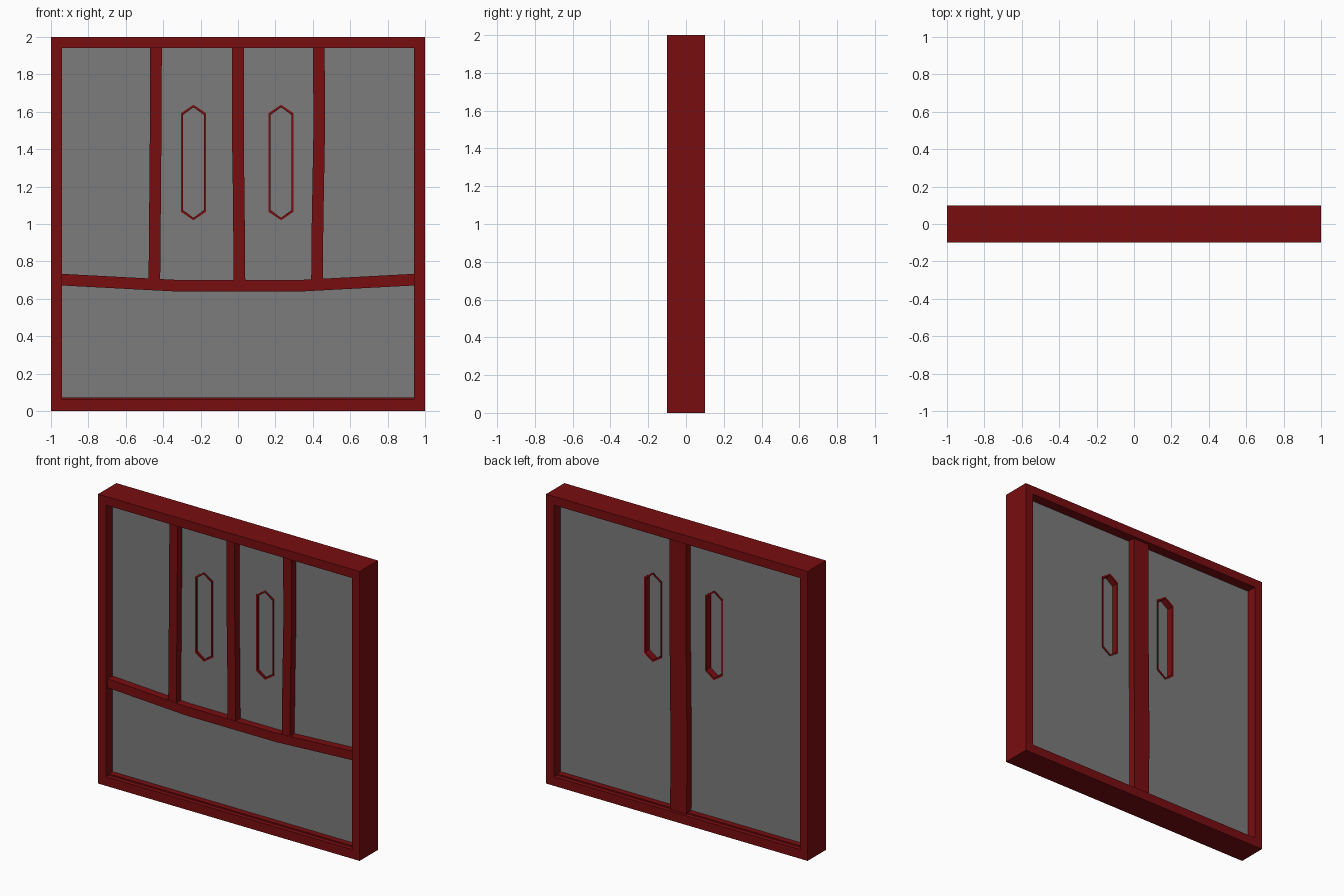
import bpy, bmesh
from math import pi
from mathutils import Matrix

cube = bpy.data.objects.get("Cube")
if cube:
    bpy.data.objects.remove(cube, do_unlink=True)


def material(name, rgb):
    m = bpy.data.materials.new(name)
    m.use_nodes = True
    m.diffuse_color = (*rgb, 1)
    m.node_tree.nodes["Principled BSDF"].inputs["Base Color"].default_value = (*rgb, 1)
    return m


red = material("dark red", (0.19, 0.004, 0.005))
grey = material("panel grey", (0.2, 0.2, 0.2))


def plate(name, loops, y0, y1, mat):
    """Solid from x-z outlines (inner outlines become holes), spanning y0 to y1."""
    curve = bpy.data.curves.new(name + "_outline", "CURVE")
    curve.dimensions = "2D"
    curve.fill_mode = "BOTH"
    curve.extrude = (y1 - y0) / 2
    for loop in loops:
        s = curve.splines.new("POLY")
        s.points.add(len(loop) - 1)
        for p, (x, z) in zip(s.points, loop):
            p.co = (x, z, 0, 1)
        s.use_cyclic_u = True
    temp = bpy.data.objects.new(name + "_temp", curve)
    bpy.context.collection.objects.link(temp)
    deps = bpy.context.evaluated_depsgraph_get()
    mesh = bpy.data.meshes.new_from_object(temp.evaluated_get(deps))
    bpy.data.objects.remove(temp, do_unlink=True)
    bpy.data.curves.remove(curve)
    bm = bmesh.new()
    bm.from_mesh(mesh)
    bmesh.ops.remove_doubles(bm, verts=bm.verts, dist=1e-5)
    bmesh.ops.recalc_face_normals(bm, faces=bm.faces)
    bm.transform(Matrix.Translation((0, (y0 + y1) / 2, 0)) @ Matrix.Rotation(pi / 2, 4, "X"))
    for f in bm.faces:
        f.smooth = False
        f.material_index = 0
    bm.to_mesh(mesh)
    bm.free()
    mesh.name = name
    mesh.materials.clear()
    mesh.materials.append(mat)
    ob = bpy.data.objects.new(name, mesh)
    bpy.context.collection.objects.link(ob)
    return ob


def rect(x0, x1, z0, z1):
    return [(x0, z0), (x1, z0), (x1, z1), (x0, z1)]


def slot(cx, half_w, z0, z1, tip):
    """Tall hexagon with pointed ends."""
    return [(cx, z0), (cx + half_w, z0 + tip), (cx + half_w, z1 - tip),
            (cx, z1), (cx - half_w, z1 - tip), (cx - half_w, z0 + tip)]


def post(path, half_w):
    """Upright strip following (x, z) points."""
    return [(x - half_w, z) for x, z in path] + [(x + half_w, z) for x, z in reversed(path)]


# Outer frame and the low sill inside it
plate("outer_frame", [rect(-1, 1, 0, 2), rect(-0.94, 0.94, 0.063, 1.94)], -0.1, 0.1, red)
plate("bottom_sill", [rect(-0.945, 0.945, 0.03, 0.072)], -0.07, 0.07, red)

# Main panel with two slots
slots = {"right": -0.238, "left": 0.23}
holes = [slot(cx, 0.062, 1.025, 1.63, 0.042) for cx in slots.values()]
plate("main_panel", [rect(-0.96, 0.96, 0.04, 1.96)] + holes, -0.03, 0.03, grey)

# Slot rims, with a thin infill near the front
for side, cx in slots.items():
    plate(side + "_slot_rim", [slot(cx, 0.067, 1.02, 1.637, 0.045),
                               slot(cx, 0.057, 1.033, 1.624, 0.042)], -0.034, 0.034, red)
    plate(side + "_slot_infill", [slot(cx, 0.06, 1.029, 1.628, 0.042)], -0.02, -0.012, grey)

# Bowed cross rail on the front
rail = [(-0.95, 0.703), (-0.4, 0.674), (-0.34, 0.671), (0.35, 0.671), (0.44, 0.676), (0.95, 0.703)]
plate("cross_rail", [[(x, z - 0.031) for x, z in rail] +
                     [(x, z + 0.031) for x, z in reversed(rail)]], -0.082, -0.02, red)

# Slightly crooked front posts
plate("front_right_post", [post([(-0.447, 0.68), (-0.44, 1.5), (-0.438, 1.95)], 0.031)],
      -0.08, -0.02, red)
plate("front_middle_post", [post([(0.008, 0.68), (0.004, 1.15), (0, 1.4), (0, 1.95)], 0.031)],
      -0.08, -0.02, red)
plate("front_left_post", [post([(0.422, 0.68), (0.425, 1.0), (0.434, 1.5), (0.432, 1.95)], 0.031)],
      -0.08, -0.02, red)

# Wide post on the back
plate("back_post", [post([(0.002, 0.05), (0, 0.6), (0.006, 1.2), (0.006, 1.95)], 0.063)],
      0.02, 0.08, red)
